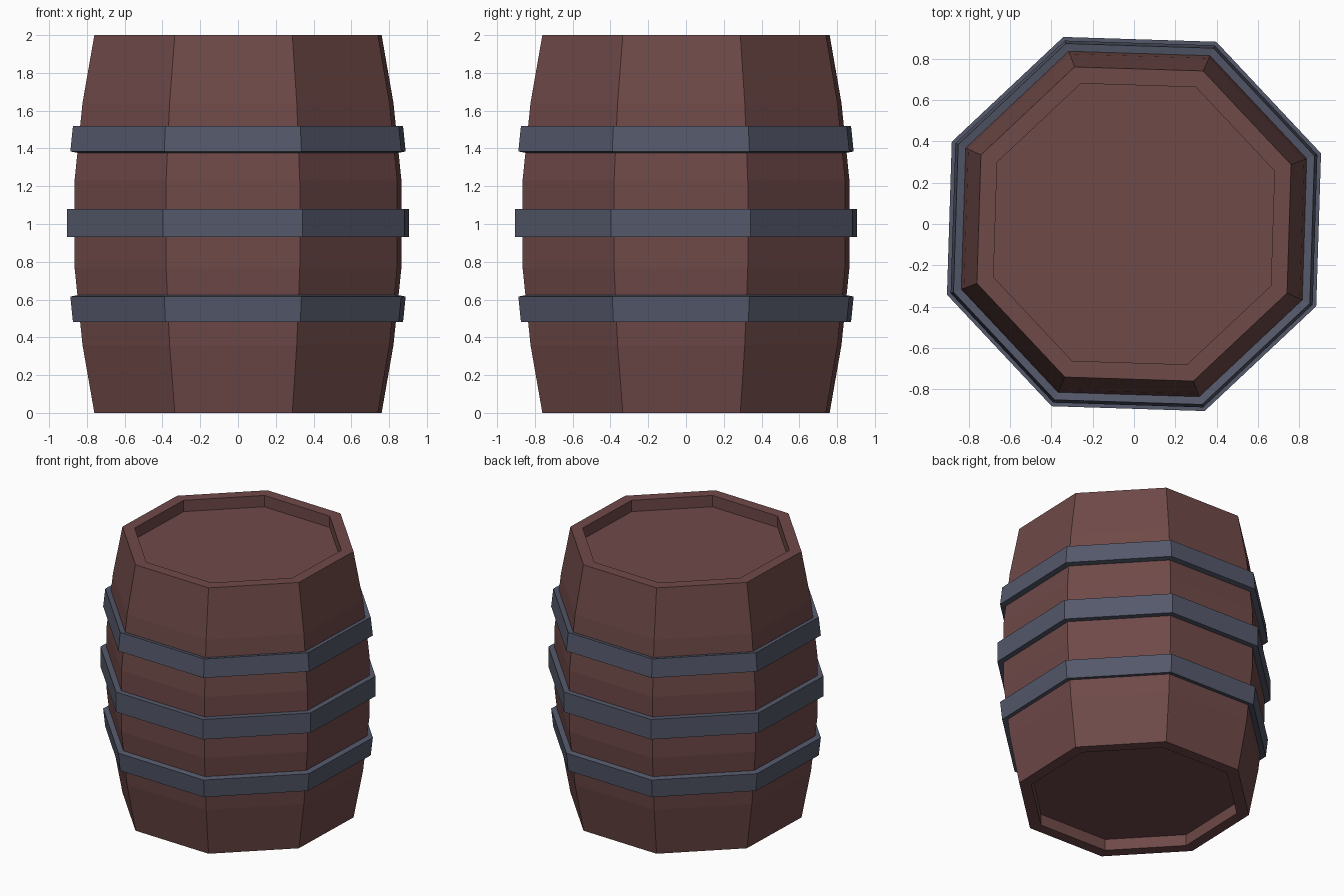
import bpy, bmesh
from math import cos, sin, radians

cube = bpy.data.objects.get("Cube")
if cube:
    bpy.data.objects.remove(cube, do_unlink=True)

SIDES = 8
TURN = radians(20.7)
STEP = radians(360 / SIDES)


def material(name, color):
    mat = bpy.data.materials.new(name)
    mat.use_nodes = True
    mat.diffuse_color = color
    mat.node_tree.nodes["Principled BSDF"].inputs["Base Color"].default_value = color
    return mat


def lathe(name, profile, mat, closed):
    """Spin (radius, height) points into an octagonal solid; cap open ends."""
    bm = bmesh.new()
    rings = [[bm.verts.new((r * cos(TURN + i * STEP), r * sin(TURN + i * STEP), z))
              for i in range(SIDES)] for r, z in profile]
    pairs = list(zip(rings, rings[1:]))
    if closed:
        pairs.append((rings[-1], rings[0]))
    else:
        bm.faces.new(rings[0])
        bm.faces.new(rings[-1])
    for low, high in pairs:
        for i in range(SIDES):
            j = (i + 1) % SIDES
            bm.faces.new((low[i], low[j], high[j], high[i]))
    bmesh.ops.recalc_face_normals(bm, faces=bm.faces)
    mesh = bpy.data.meshes.new(name)
    bm.to_mesh(mesh)
    bm.free()
    mesh.materials.append(mat)
    obj = bpy.data.objects.new(name, mesh)
    bpy.context.collection.objects.link(obj)
    return obj


def flip(profile):
    return [(r, 2 - z) for r, z in reversed(profile)]


wood = material("brown wood", (0.156, 0.067, 0.064, 1))
iron = material("blue grey iron", (0.089, 0.098, 0.144, 1))

# Bulging body with a recessed lid at each end
upper = [(0.925, 1.23), (0.88, 1.64), (0.813, 2.0), (0.727, 2.0), (0.727, 1.915)]
lathe("barrel_body", flip(upper) + upper, wood, closed=False)

# Straight middle hoop, and two hoops tilted along the bulge
lathe("middle_hoop", [(0.91, 0.93), (0.968, 0.93), (0.968, 1.08), (0.91, 1.08)], iron, closed=True)
tilted = [(0.90, 1.375), (0.949, 1.384), (0.934, 1.52), (0.885, 1.511)]
lathe("upper_hoop", tilted, iron, closed=True)
lathe("lower_hoop", flip(tilted), iron, closed=True)
